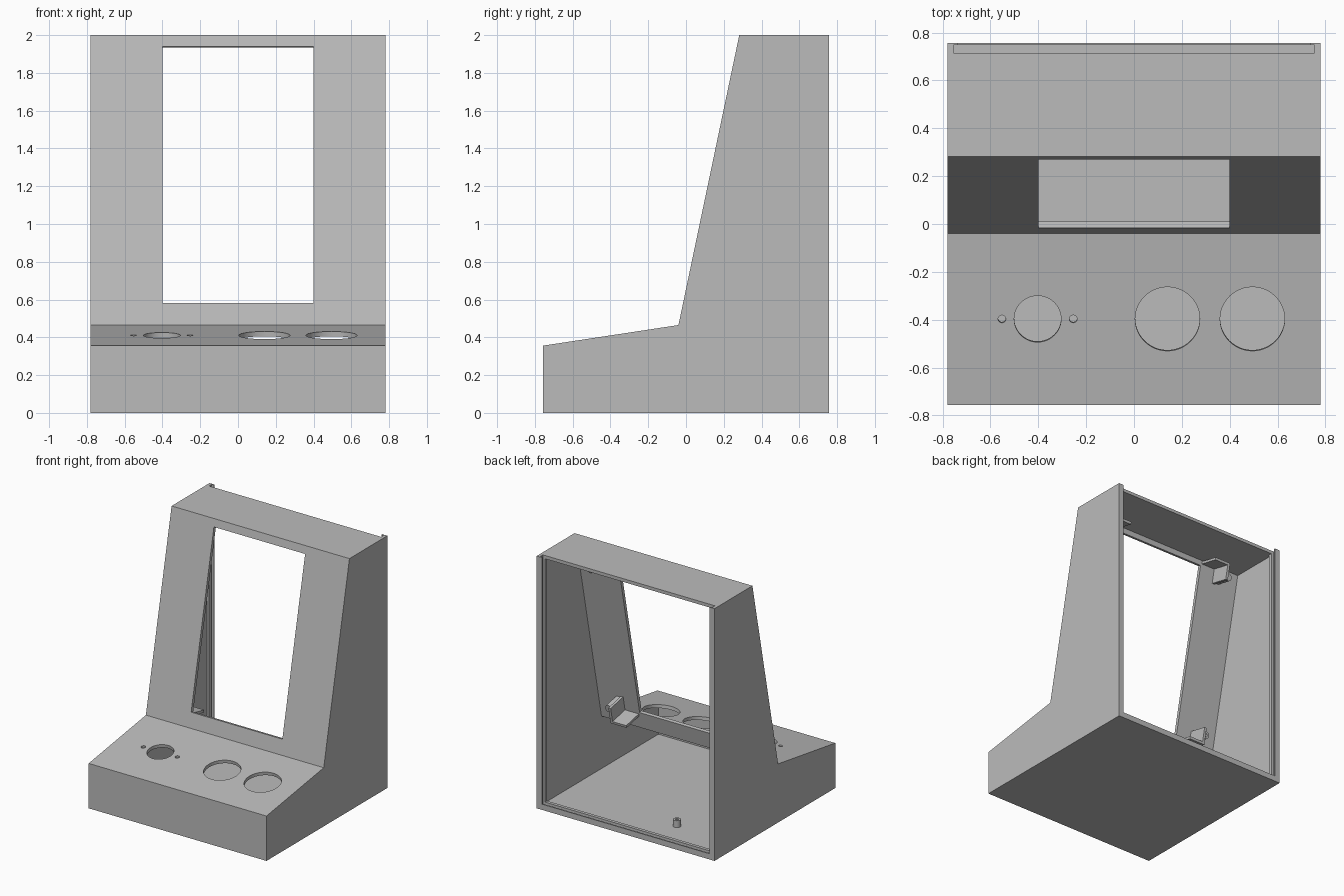
import bpy, bmesh, math
from mathutils import Vector, Matrix

cube = bpy.data.objects.get("Cube")
if cube:
    bpy.data.objects.remove(cube)

WALL = 0.026
HALF = 0.78

grey = bpy.data.materials.new("plastic_grey")
grey.use_nodes = True
GREY = (0.5, 0.5, 0.5, 1)
grey.diffuse_color = GREY
grey.node_tree.nodes["Principled BSDF"].inputs["Base Color"].default_value = GREY


def finish(name, bm, matrix=None):
    bmesh.ops.recalc_face_normals(bm, faces=bm.faces)
    mesh = bpy.data.meshes.new(name)
    bm.to_mesh(mesh)
    bm.free()
    if matrix:
        mesh.transform(matrix)
    mesh.materials.append(grey)
    obj = bpy.data.objects.new(name, mesh)
    bpy.context.collection.objects.link(obj)
    return obj


def prism(name, profile, half):
    """Extrude a side profile of (y, z) points across x."""
    bm = bmesh.new()
    face = bm.faces.new([bm.verts.new((-half, p[0], p[1])) for p in profile])
    ext = bmesh.ops.extrude_face_region(bm, geom=[face])["geom"]
    moved = [v for v in ext if isinstance(v, bmesh.types.BMVert)]
    bmesh.ops.translate(bm, verts=moved, vec=(2 * half, 0, 0))
    return finish(name, bm)


def box(name, lo, hi, matrix=None):
    lo, hi = Vector(lo), Vector(hi)
    bm = bmesh.new()
    bmesh.ops.create_cube(bm, size=1)
    for v in bm.verts:
        v.co = (lo + hi) / 2 + v.co * (hi - lo)
    return finish(name, bm, matrix)


def rod(name, centre, radius, length, matrix=None, sides=48):
    bm = bmesh.new()
    bmesh.ops.create_cone(bm, cap_ends=True, segments=sides, radius1=radius,
                          radius2=radius, depth=length)
    bmesh.ops.translate(bm, verts=bm.verts, vec=centre)
    return finish(name, bm, matrix)


def cut(target, cutter):
    cutter.hide_render = True
    mod = target.modifiers.new("cut", "BOOLEAN")
    mod.object = cutter
    mod.operation = "DIFFERENCE"
    mod.solver = "EXACT"
    bpy.context.view_layer.objects.active = target
    bpy.ops.object.modifier_apply(modifier=mod.name)
    bpy.data.objects.remove(cutter)


def inset(profile, dist):
    """Offset a clockwise profile inwards with mitred corners."""
    pts = [Vector(p) for p in profile]
    result = []
    for i, p in enumerate(pts):
        a = (p - pts[i - 1]).normalized()
        b = (pts[(i + 1) % len(pts)] - p).normalized()
        n1, n2 = Vector((a.y, -a.x)), Vector((b.y, -b.x))
        result.append(p + (n1 + n2) * dist / (1 + n1.dot(n2)))
    return result


# Local frames: x across, y up the surface, z outwards
def surface_frame(p, q):
    up = Vector((0, q[0] - p[0], q[1] - p[1])).normalized()
    side = Vector((1, 0, 0))
    rot = Matrix((side, up, side.cross(up))).transposed().to_4x4()
    return Matrix.Translation((0, p[0], p[1])) @ rot


# Hollow sloping housing
front_low, crease, brow = (-0.757, 0.356), (-0.04, 0.465), (0.282, 2)
front = [(-0.757, 0), front_low, crease, brow]
housing = prism("housing", front + [(0.757, 2), (0.757, 0)], HALF)
cut(housing, prism("cavity", inset(front + [(0.715, 2), (0.715, 0)], WALL), HALF - WALL))

# Open back with a slot for a sliding panel, open at the top
cut(housing, box("back_opening", (-0.735, 0.6, 0.045), (0.735, 0.73, 2 - WALL)))
cut(housing, box("panel_slot", (-0.755, 0.715, WALL), (0.755, 0.748, 2.1)))
cut(housing, box("rear_lip_opening", (-0.735, 0.74, 0.045), (0.735, 0.9, 2.1)))

# Screen window, cut square to the sloping face
slope = surface_frame(crease, brow)
WIN_LOW, WIN_HIGH = 0.118, 1.507
cut(housing, box("window_cut", (-0.4, WIN_LOW, -0.1), (0.4, WIN_HIGH, 0.1), slope))

# Round openings and screw holes in the control deck
deck = surface_frame(front_low, crease)
for x, r in ((-0.403, 0.098), (0.14, 0.135), (0.495, 0.135), (-0.552, 0.016), (-0.254, 0.016)):
    cut(housing, rod("deck_hole", (x, 0.364, 0), r, 0.2, deck))

# Screen corner brackets: ledge, side arm and screw boss behind the window
MID = (WIN_LOW + WIN_HIGH) / 2
REACH = (WIN_HIGH - WIN_LOW) / 2
for sx, side in ((-1, "right"), (1, "left")):
    for sy, level in ((-1, "lower"), (1, "upper")):
        corner = slope @ Matrix.Translation((0, MID, -WALL)) @ Matrix.Diagonal((sx, sy, 1, 1))
        tag = f"{side}_{level}"
        parts = [
            box("bracket_ledge_" + tag, (0.41, REACH + 0.015, -0.16), (0.55, REACH + 0.035, 0.005), corner),
            box("bracket_arm_" + tag, (0.53, REACH - 0.1, -0.16), (0.55, REACH + 0.035, 0.005), corner),
        ]
        boss = rod("bracket_boss_" + tag, (0.578, REACH - 0.06, -0.06), 0.03, 0.13, corner, 24)
        cut(boss, rod("boss_hole", (0.578, REACH - 0.06, -0.1), 0.013, 0.1, corner, 24))
        for part in parts + [boss]:
            bm = bmesh.new()
            bm.from_mesh(part.data)
            bmesh.ops.recalc_face_normals(bm, faces=bm.faces)
            bm.to_mesh(part.data)
            bm.free()

# Circuit board standoffs on the floor
for i, (x, y) in enumerate([(x, y) for x in (-0.25, -0.62) for y in (0.47, -0.1)]):
    post = rod(f"standoff_{i + 1}", (x, y, 0.05), 0.028, 0.06, None, 24)
    cut(post, rod("standoff_hole", (x, y, 0.07), 0.012, 0.06, None, 24))

# Smooth round walls, keep edges sharp
for obj in bpy.context.scene.objects:
    obj.select_set(obj.type == "MESH")
bpy.ops.object.shade_smooth_by_angle(angle=math.radians(30))
